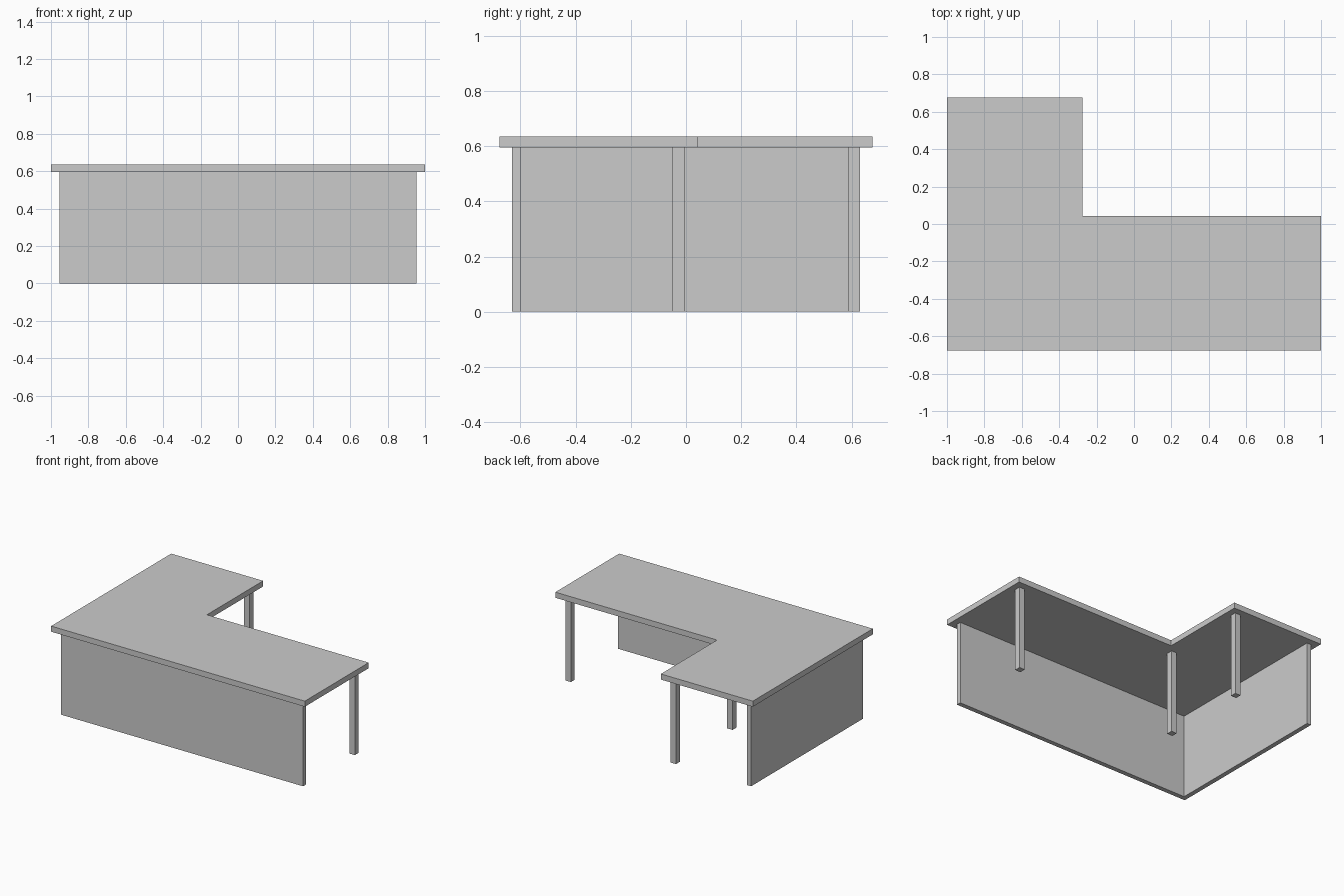
import bpy, bmesh

if "Cube" in bpy.data.objects:
    bpy.data.objects.remove(bpy.data.objects["Cube"])

TOP_Z, HEIGHT = 0.596, 0.636
X, Y = 1.0, 0.676              # half extents of the desktop
INNER_X, INNER_Y = -0.275, 0.043   # inside corner of the L
INSET, LEG, PANEL = 0.045, 0.043, 0.033


def prism(name, outline, z0, z1):
    """Extrude a counter-clockwise outline from z0 to z1."""
    bm = bmesh.new()
    base = bm.faces.new([bm.verts.new((x, y, z0)) for x, y in outline])
    ext = bmesh.ops.extrude_face_region(bm, geom=[base], use_keep_orig=True)
    verts = [g for g in ext["geom"] if isinstance(g, bmesh.types.BMVert)]
    bmesh.ops.translate(bm, verts=verts, vec=(0, 0, z1 - z0))
    bmesh.ops.recalc_face_normals(bm, faces=bm.faces)
    mesh = bpy.data.meshes.new(name)
    bm.to_mesh(mesh)
    bm.free()
    obj = bpy.data.objects.new(name, mesh)
    bpy.context.collection.objects.link(obj)
    return obj


def box(name, x0, x1, y0, y1):
    """Upright support from the floor to the underside of the desktop."""
    return prism(name, [(x0, y0), (x1, y0), (x1, y1), (x0, y1)], 0, TOP_Z)


# L-shaped desktop
prism("desktop", [(-X, -Y), (X, -Y), (X, INNER_Y), (INNER_X, INNER_Y),
                  (INNER_X, Y), (-X, Y)], TOP_Z, HEIGHT)

# Front and left side panels, meeting at the corner
px, py = X - INSET, Y - INSET
box("front_panel", -px, px, -py, -py + PANEL)
box("side_panel", -px, -px + PANEL, -py + PANEL, py)

# Square legs, inset from the desktop edges
for name, edge_x, edge_y in (("right_leg", X, INNER_Y),
                             ("inner_corner_leg", INNER_X, INNER_Y),
                             ("back_leg", INNER_X, Y)):
    x, y = edge_x - INSET, edge_y - INSET - 0.004 * (edge_y == INNER_Y)
    box(name, x - LEG, x, y - LEG, y)
